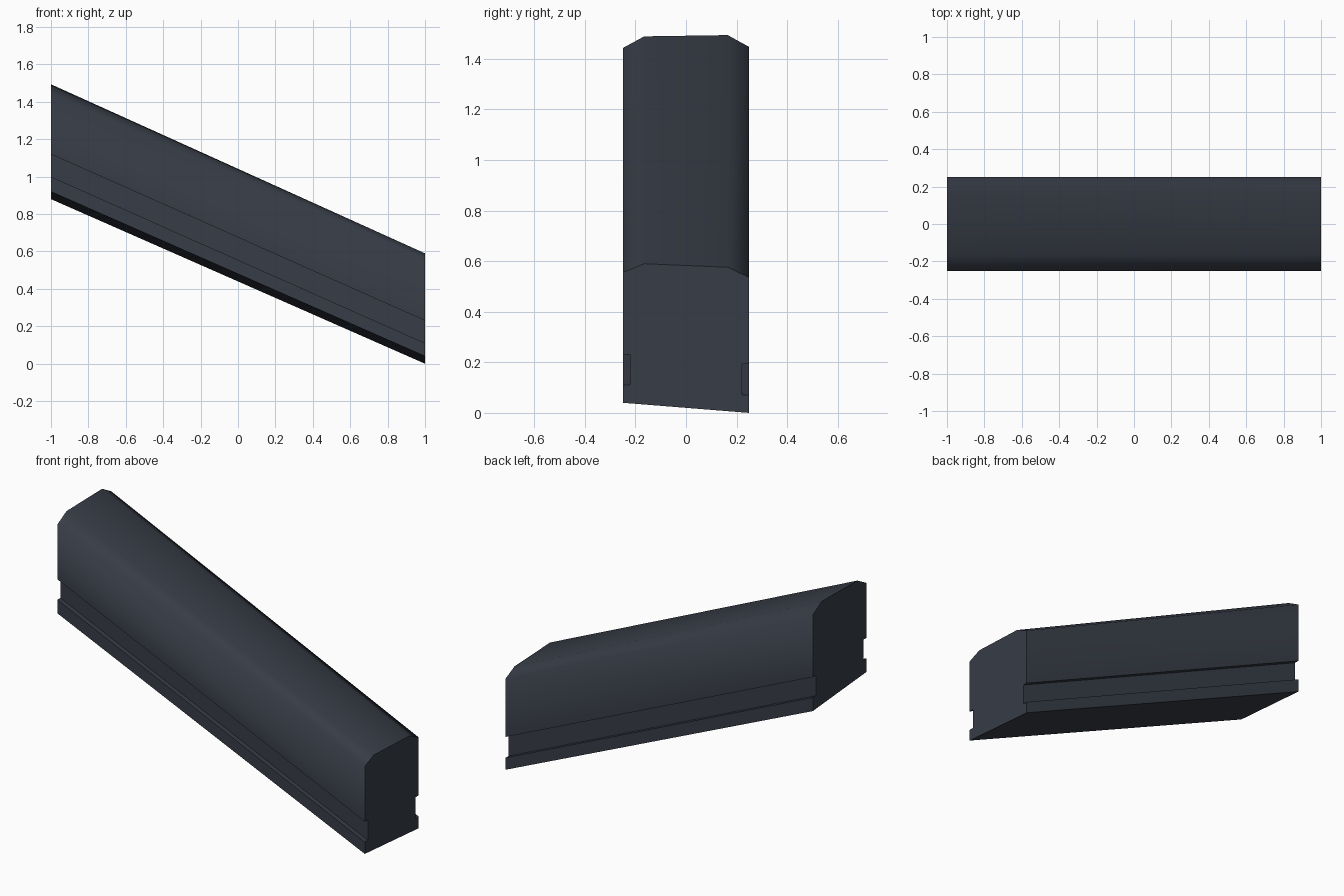
import bpy
import bmesh

if "Cube" in bpy.data.objects:
    bpy.data.objects.remove(bpy.data.objects["Cube"])

# Dark slate paint
slate = bpy.data.materials.new("dark_slate")
slate.diffuse_color = (0.038, 0.045, 0.061, 1)
slate.use_nodes = True
slate.node_tree.nodes["Principled BSDF"].inputs["Base Color"].default_value = slate.diffuse_color

# Cross-section as (y, z at right end, z at left end), anticlockwise from +x
profile = [
    (-0.25, 0.04, 0.92), (0.25, 0.0, 0.88),
    (0.25, 0.07, 0.96), (0.222, 0.07, 0.96),        # back groove
    (0.222, 0.193, 1.08), (0.25, 0.193, 1.08),
    (0.25, 0.535, 1.447), (0.165, 0.576, 1.494),    # back chamfer
    (-0.165, 0.59, 1.489), (-0.25, 0.555, 1.443),   # front chamfer
    (-0.25, 0.23, 1.12), (-0.222, 0.23, 1.12),      # front groove
    (-0.222, 0.11, 1.0), (-0.25, 0.11, 1.0),
]
soft = {6, 7, 8, 9}  # profile corners shaded smoothly

# Sloping rail: the profile lofted between its two ends
bm = bmesh.new()
right = [bm.verts.new((1, y, zr)) for y, zr, zl in profile]
left = [bm.verts.new((-1, y, zl)) for y, zr, zl in profile]
bm.faces.new(right)
bm.faces.new(left[::-1])
n = len(profile)
for i in range(n):
    j = (i + 1) % n
    bm.faces.new((right[j], right[i], left[i], left[j]))
bmesh.ops.recalc_face_normals(bm, faces=bm.faces)
for f in bm.faces:
    f.smooth = True
for e in bm.edges:
    e.smooth = False
for i in soft:
    bm.edges.get((right[i], left[i])).smooth = True

mesh = bpy.data.meshes.new("sloping_rail")
bm.to_mesh(mesh)
bm.free()
mesh.materials.append(slate)
rail = bpy.data.objects.new("sloping_rail", mesh)
bpy.context.collection.objects.link(rail)
